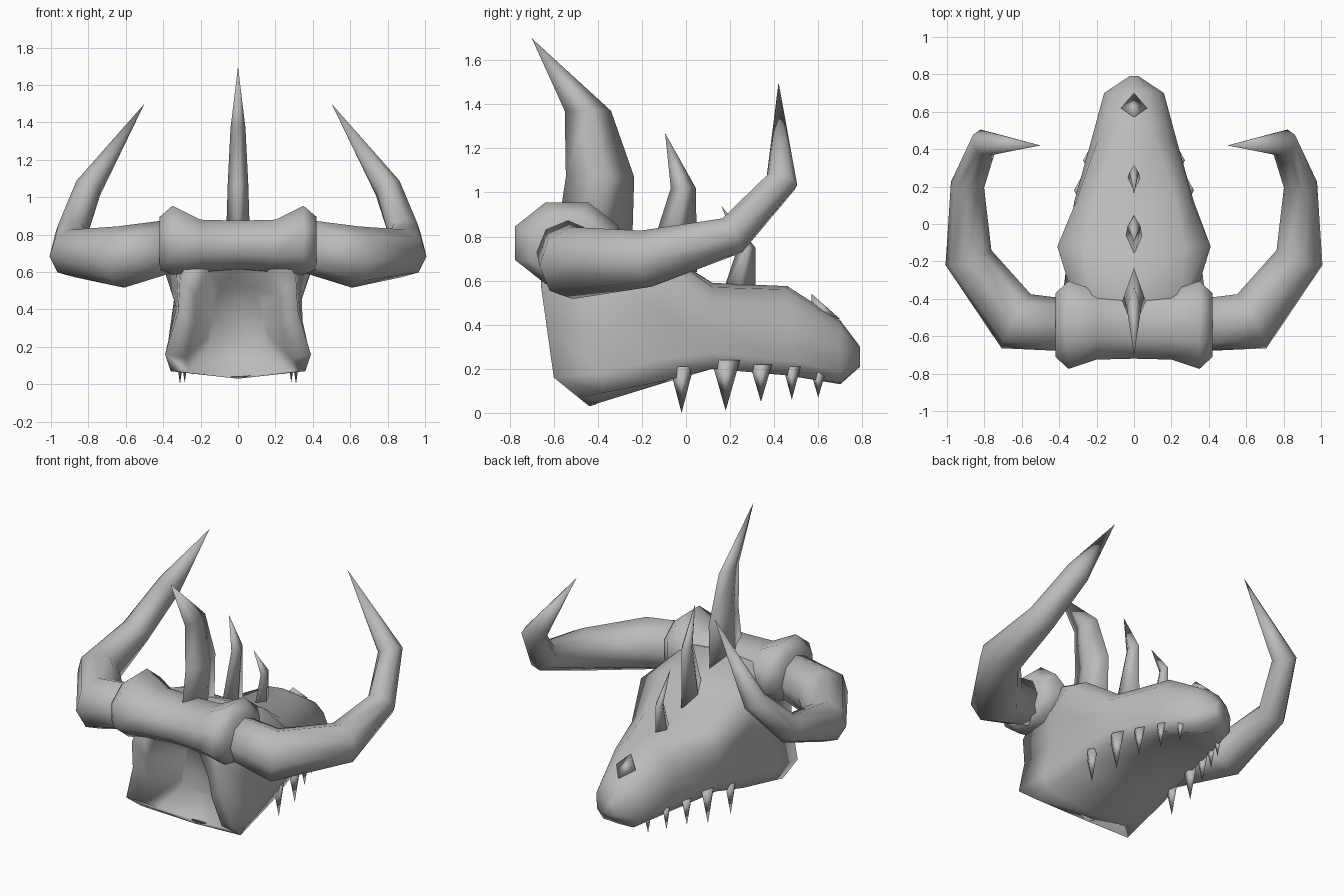
import bpy, bmesh
from math import cos, sin, pi
from mathutils import Vector

if "Cube" in bpy.data.objects:
    bpy.data.objects.remove(bpy.data.objects["Cube"])

bone = bpy.data.materials.new("bone grey")
bone.use_nodes = True
GREY = (0.5, 0.5, 0.5, 1)
bone.diffuse_color = GREY
bone.node_tree.nodes["Principled BSDF"].inputs["Base Color"].default_value = GREY


def finish(bm, name):
    bmesh.ops.recalc_face_normals(bm, faces=bm.faces)
    mesh = bpy.data.meshes.new(name)
    bm.to_mesh(mesh)
    bm.free()
    mesh.materials.append(bone)
    mesh.shade_smooth()
    obj = bpy.data.objects.new(name, mesh)
    bpy.context.collection.objects.link(obj)
    return obj


def loft(name, rings):
    """Skin closed rings; a one-point ring closes to a tip."""
    bm = bmesh.new()
    loops = [[bm.verts.new(p) for p in ring] for ring in rings]
    for a, b in zip(loops, loops[1:]):
        n = max(len(a), len(b))
        for i in range(n):
            j = (i + 1) % n
            if len(b) == 1:
                bm.faces.new((a[i], a[j], b[0]))
            else:
                bm.faces.new((a[i], a[j], b[j], b[i]))
    for end in (loops[0], loops[-1]):
        if len(end) > 2:
            bm.faces.new(end)
    return finish(bm, name)


def horn(name, path, side):
    """Eight-sided tube through (x, y, z, radius) joints, ending in a point."""
    pts = [Vector((p[0] * side, p[1], p[2])) for p in path]
    rings = []
    u = Vector((0, 0, 1))
    for i, p in enumerate(pts[:-1]):
        t = (pts[i + 1] - p).normalized()
        if i:
            t = (t + (p - pts[i - 1]).normalized()).normalized()
        u = (u - t * u.dot(t)).normalized()
        v = t.cross(u)
        r = path[i][3]
        rings.append([p + (u * cos(k * pi / 4) + v * sin(k * pi / 4)) * r
                      for k in range(8)])
    rings.append([pts[-1]])
    loft(name, rings)


def spike(name, path, x=0):
    """Diamond-section spike through (y, z, half depth, half width) joints."""
    rings = [[(x - w, y, z), (x, y - d, z), (x + w, y, z), (x, y + d, z)]
             for y, z, d, w in path[:-1]]
    rings.append([(x, path[-1][0], path[-1][1])])
    loft(name, rings)


# Skull: y, crown z, four side points (x, z), lip (x, z), underside z
stations = [
    (-0.66, 0.78, (0.22, 0.76), (0.31, 0.58), (0.32, 0.40), (0.39, 0.17), (0.36, 0.08), 0.04),
    (-0.38, 0.86, (0.25, 0.84), (0.33, 0.64), (0.33, 0.42), (0.38, 0.19), (0.35, 0.10), 0.06),
    (-0.12, 0.74, (0.27, 0.75), (0.41, 0.67), (0.34, 0.48), (0.35, 0.25), (0.33, 0.15), 0.14),
    (0.12, 0.60, (0.22, 0.58), (0.31, 0.50), (0.32, 0.40), (0.32, 0.28), (0.30, 0.21), 0.25),
    (0.46, 0.585, (0.11, 0.57), (0.19, 0.49), (0.225, 0.37), (0.225, 0.25), (0.20, 0.18), 0.22),
    (0.70, 0.43, (0.07, 0.42), (0.13, 0.37), (0.16, 0.30), (0.155, 0.20), (0.11, 0.145), 0.14),
    (0.79, 0.31, (0.01, 0.305), (0.02, 0.29), (0.025, 0.27), (0.02, 0.24), (0.01, 0.225), 0.22),
]


def section(y, top, *rest):
    side, bottom = rest[:-1], rest[-1]
    half = [(x, z) for x, z in side]
    return [Vector((x, y, z)) for x, z in
            [(0, top)] + half + [(0, bottom)] + [(-x, z) for x, z in reversed(half)]]


rings = [section(*s) for s in stations]
for p in rings[0]:                       # rear edge slopes forward toward the jaw
    p.y += max(0, 0.6 - p.z) * 0.14 + max(0, 0.17 - p.z) * 1.1
# Hollow in the rear of the skull
hollow = [Vector((p.x * 0.72, p.y + 0.03, 0.08 + (p.z - 0.08) * 0.80)) for p in rings[0]]
deep = [Vector((p.x * 0.42, -0.36, 0.22 + (p.z - 0.08) * 0.45)) for p in rings[0]]
loft("skull", [deep, hollow] + rings)

# Crossbar at the back of the head that carries the side horns
bar = [(0.42, 0.17, 0.14, 0.765), (0.35, 0.235, 0.185, 0.78), (0.2, 0.185, 0.14, 0.75)]
bar = bar + [(0, 0.18, 0.13, 0.755)] + [(-x, a, b, z) for x, a, b, z in reversed(bar)]
loft("horn_bar", [[(x, -0.54 + a * cos(k * pi / 4 + pi / 8) / cos(pi / 8),
                    z + b * sin(k * pi / 4 + pi / 8) / cos(pi / 8)) for k in range(8)]
                  for x, a, b, z in bar])

# Large curved side horns
horn_path = [(0.36, -0.54, 0.75, 0.14), (0.63, -0.52, 0.69, 0.165),
             (0.885, -0.18, 0.71, 0.13), (0.89, 0.21, 0.815, 0.09),
             (0.80, 0.435, 1.06, 0.075), (0.50, 0.42, 1.51, 0)]
for label, side in (("left", 1), ("right", -1)):
    horn(label + "_horn", horn_path, side)

# Spikes along the crown
spike("rear_spike", [(-0.42, 0.75, 0.175, 0.065), (-0.39, 1.08, 0.155, 0.055),
                     (-0.445, 1.38, 0.105, 0.04), (-0.70, 1.71)])
spike("middle_spike", [(-0.07, 0.65, 0.12, 0.045), (-0.012, 1.03, 0.057, 0.035),
                       (-0.095, 1.28)])
spike("front_spike", [(0.24, 0.55, 0.075, 0.035), (0.275, 0.76, 0.04, 0.025),
                      (0.16, 0.95)])

# Small nasal ridge
loft("nasal_ridge", [[(-0.07, 0.62, 0.48), (0, 0.57, 0.55), (0.07, 0.62, 0.48),
                      (0, 0.57, 0.45)], [(0, 0.70, 0.435)]])

# Teeth: y, x, base z, tip z, half width
teeth = [(-0.02, 0.31, 0.22, 0.01, 0.055), (0.18, 0.285, 0.25, 0.02, 0.065),
         (0.34, 0.245, 0.23, 0.06, 0.05), (0.48, 0.195, 0.22, 0.07, 0.04),
         (0.60, 0.145, 0.20, 0.08, 0.035)]
for label, side in (("left", 1), ("right", -1)):
    for n, (y, x, z, tip, r) in enumerate(teeth):
        spike(f"{label}_tooth_{n + 1}", [(y, z, r, r * 0.55), (y, tip)], x * side)

# Set the whole model on the ground
for obj in bpy.data.objects:
    if obj.type == "MESH" and obj.data.materials and obj.data.materials[0] == bone:
        obj.location.z -= 0.01
